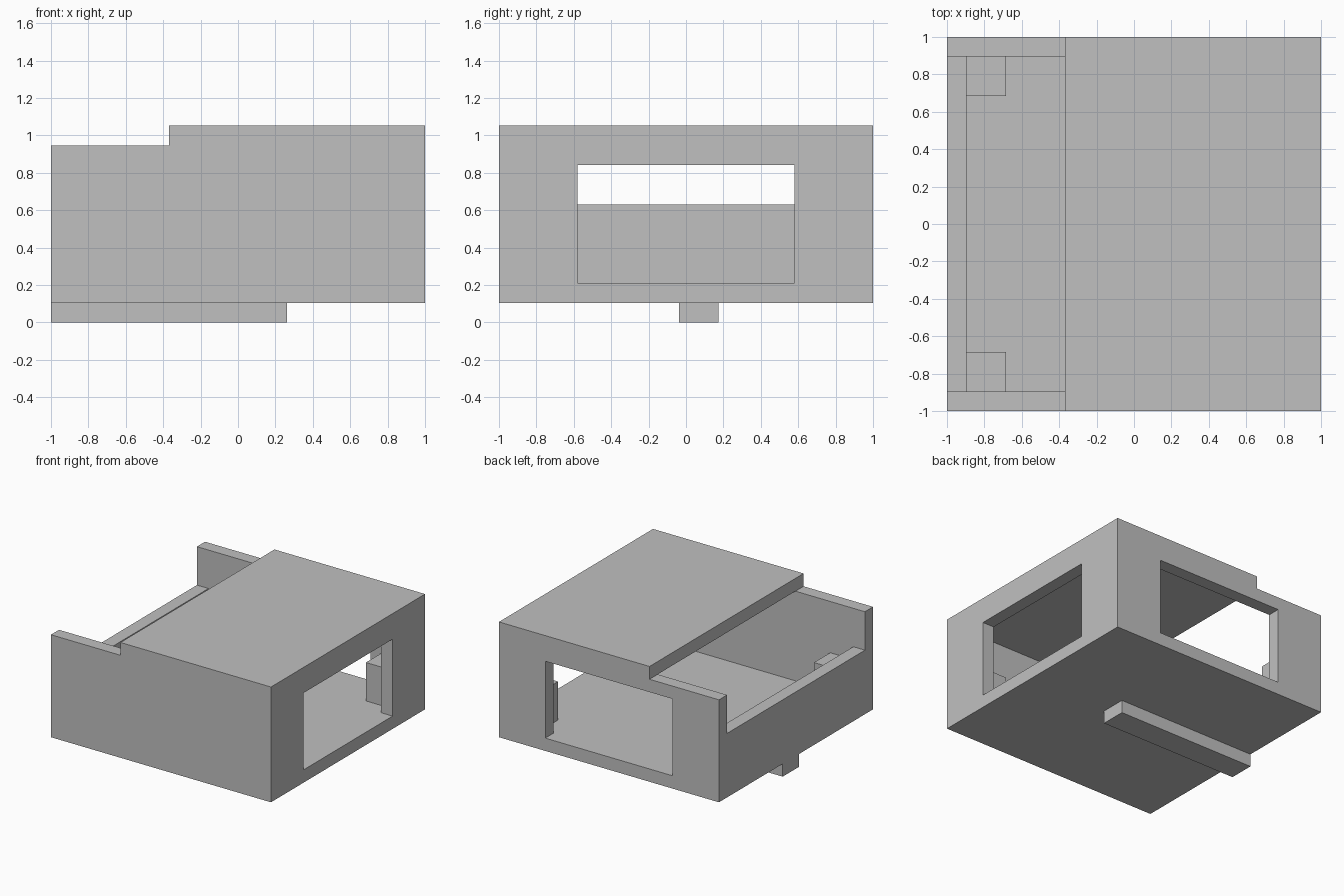
import bpy
import bmesh
from mathutils import Vector

default_cube = bpy.data.objects.get("Cube")
if default_cube:
    bpy.data.objects.remove(default_cube, do_unlink=True)

U = 2 / 19      # one wall thickness; all dimensions are multiples of it
HALF = 9.5      # half the footprint
INNER = 8.5     # inside face of the walls
FLOOR, EAVES = 2, 9

grey = bpy.data.materials.new("light_grey")
grey.use_nodes = True
colour = (0.53, 0.53, 0.53, 1)
grey.diffuse_color = colour
grey.node_tree.nodes["Principled BSDF"].inputs["Base Color"].default_value = colour


def box(name, low, high):
    """Box between two corners given in wall thicknesses."""
    low, high = Vector(low) * U, Vector(high) * U
    bm = bmesh.new()
    bmesh.ops.create_cube(bm, size=1)
    for v in bm.verts:
        v.co = (low + high) / 2 + v.co * (high - low)
    mesh = bpy.data.meshes.new(name)
    bm.to_mesh(mesh)
    bm.free()
    mesh.materials.append(grey)
    obj = bpy.data.objects.new(name, mesh)
    bpy.context.collection.objects.link(obj)
    return obj


def cut_window(wall, low, high):
    """Cut a rectangular opening and bake the result into the wall."""
    cutter = box("window_cutter", low, high)
    cutter.hide_render = True
    mod = wall.modifiers.new("window", "BOOLEAN")
    mod.operation = "DIFFERENCE"
    mod.solver = "EXACT"
    mod.object = cutter
    bpy.context.view_layer.update()
    evaluated = wall.evaluated_get(bpy.context.evaluated_depsgraph_get())
    mesh = bpy.data.meshes.new_from_object(evaluated)
    wall.modifiers.clear()
    wall.data = mesh
    bpy.data.objects.remove(cutter, do_unlink=True)


# Floor and the rail underneath it
box("floor", (-HALF, -HALF, 1), (HALF, HALF, FLOOR))
box("bottom_rail", (-HALF, -0.36, 0), (2.5, 1.64, 1))

# Walls: solid front, windowed back and left, low sill on the open side
box("front_wall", (-HALF, -HALF, FLOOR), (HALF, -INNER, EAVES))
back_wall = box("back_wall", (-HALF, INNER, FLOOR), (HALF, HALF, EAVES))
left_wall = box("left_wall", (INNER, -INNER, FLOOR), (HALF, INNER, EAVES))
box("low_wall", (-HALF, -INNER, FLOOR), (-INNER, INNER, 6))

# Windows reach down to floor level
cut_window(back_wall, (-5.5, 8, 1), (5.5, 10, 8))
cut_window(left_wall, (8, -5.5, 1), (10, 5.5, 8))

# Roof covering part of the room
box("roof", (-3.5, -HALF, EAVES), (HALF, HALF, 10))

# Square posts in the four inside corners
for x_name, x in (("right", -INNER), ("left", 6.5)):
    for y_name, y in (("front", -INNER), ("back", 6.5)):
        box(f"{y_name}_{x_name}_post", (x, y, FLOOR), (x + 2, y + 2, 6 - 1))
